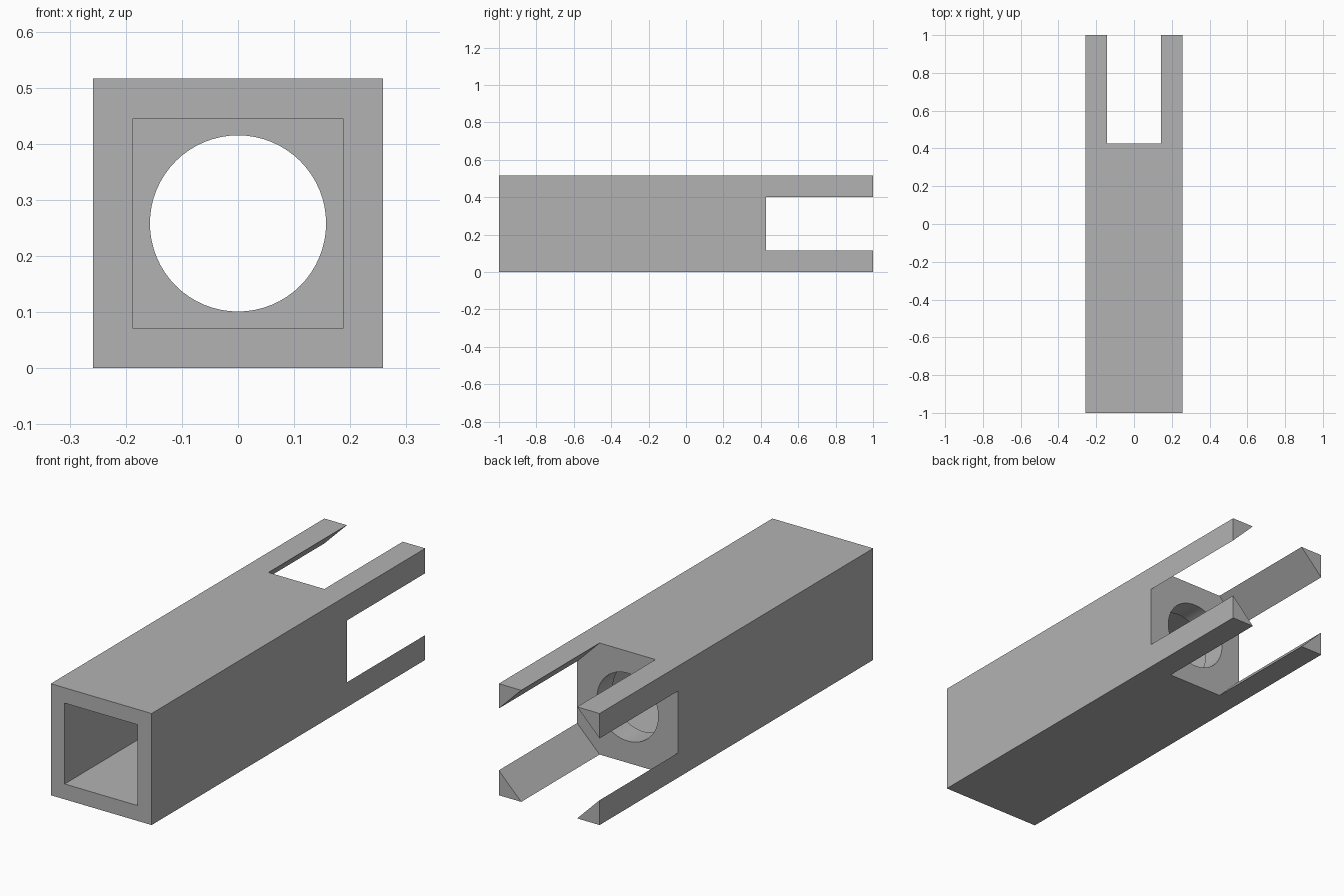
import bpy, bmesh
from math import cos, sin, pi, sqrt

default = bpy.data.objects.get("Cube")
if default:
    bpy.data.objects.remove(default, do_unlink=True)

HALF = 0.258            # half width of the square tube
POCKET = 0.187          # half width of the front pocket
BORE = 0.157            # radius of the round hole
PRONG = 0.115           # leg of each triangular prong
SLOT_Y = 0.427          # where the prongs begin
POCKET_Y = SLOT_Y - PRONG
OVER = 0.1              # cutter overshoot

grey = bpy.data.materials.new("plain_grey")
grey.use_nodes = True
colour = (0.45, 0.45, 0.45, 1)
grey.diffuse_color = colour
grey.node_tree.nodes["Principled BSDF"].inputs["Base Color"].default_value = colour


def prism(name, sides, radius, y0, y1, turn=0.0):
    """Regular prism along y, centred on the tube axis."""
    bm = bmesh.new()
    angles = [turn + 2 * pi * i / sides for i in range(sides)]
    ring = [bm.verts.new((radius * cos(a), y0, HALF + radius * sin(a))) for a in angles]
    cap = bm.faces.new(ring)
    out = bmesh.ops.extrude_face_region(bm, geom=[cap])
    moved = [v for v in out["geom"] if isinstance(v, bmesh.types.BMVert)]
    bmesh.ops.translate(bm, verts=moved, vec=(0, y1 - y0, 0))
    bmesh.ops.recalc_face_normals(bm, faces=bm.faces)
    mesh = bpy.data.meshes.new(name)
    bm.to_mesh(mesh)
    bm.free()
    mesh.materials.append(grey)
    obj = bpy.data.objects.new(name, mesh)
    bpy.context.collection.objects.link(obj)
    return obj


def cut(target, cutter):
    """Subtract the cutter from the target, then discard it."""
    mod = target.modifiers.new("cut", "BOOLEAN")
    mod.operation = "DIFFERENCE"
    mod.solver = "EXACT"
    mod.object = cutter
    bpy.ops.object.select_all(action="DESELECT")
    target.select_set(True)
    bpy.context.view_layer.objects.active = target
    bpy.ops.object.modifier_apply(modifier=mod.name)
    bpy.data.objects.remove(cutter, do_unlink=True)


# Square tube body
body = prism("pronged_square_tube", 4, HALF * sqrt(2), -1, 1, pi / 4)

# Square pocket in the front
cut(body, prism("pocket_cutter", 4, POCKET * sqrt(2), -1 - OVER, POCKET_Y, pi / 4))

# Diamond cut at the back leaves one triangular prong at each corner
cut(body, prism("prong_cutter", 4, 2 * HALF - PRONG, SLOT_Y, 1 + OVER))

# Round hole through the inner wall
cut(body, prism("bore_cutter", 64, BORE, POCKET_Y - OVER, SLOT_Y + OVER))

# Smooth bore, sharp edges elsewhere
bpy.ops.object.shade_smooth_by_angle(angle=pi / 6)
